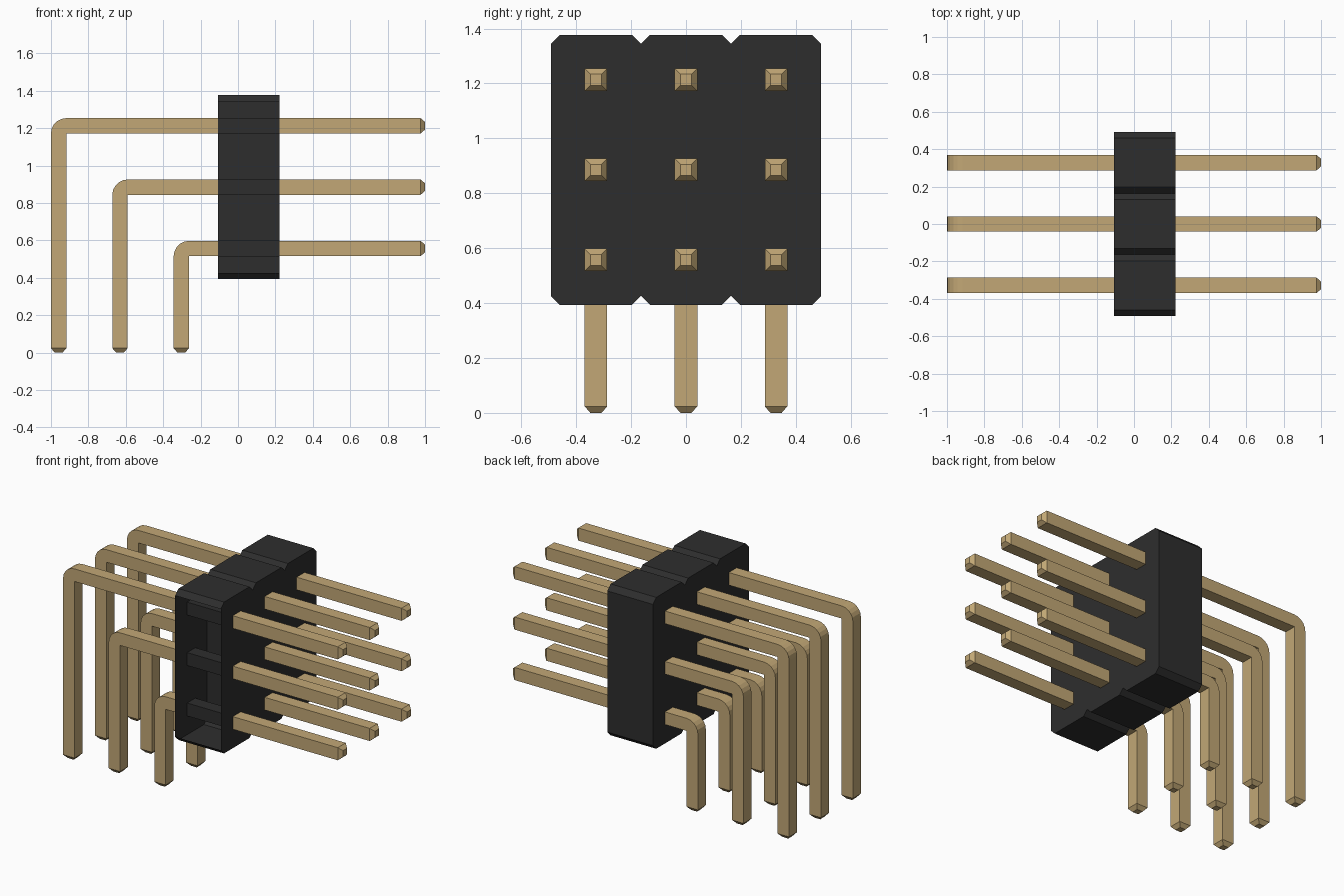
import bpy, bmesh, math

if "Cube" in bpy.data.objects:
    bpy.data.objects.remove(bpy.data.objects["Cube"], do_unlink=True)


def material(name, rgb):
    m = bpy.data.materials.new(name)
    m.use_nodes = True
    m.diffuse_color = (*rgb, 1)
    m.node_tree.nodes["Principled BSDF"].inputs["Base Color"].default_value = (*rgb, 1)
    return m


BLACK = material("black plastic", (0.027, 0.027, 0.027))
GOLD = material("gold metal", (0.54, 0.39, 0.18))

PITCH = 0.328            # spacing between pins
HALF = 0.041             # half thickness of a pin
TIP = 0.024              # length of the tapered tip
ZMID = 0.885             # height of the middle row
X0, X1 = -0.107, 0.221   # housing depth
CUT = 0.033              # housing corner chamfer


def finish(bm, name, mat, recalc=True):
    bmesh.ops.remove_doubles(bm, verts=bm.verts, dist=1e-5)
    if recalc:
        bmesh.ops.recalc_face_normals(bm, faces=bm.faces)
    mesh = bpy.data.meshes.new(name)
    bm.to_mesh(mesh)
    bm.free()
    mesh.materials.append(mat)
    obj = bpy.data.objects.new(name, mesh)
    bpy.context.collection.objects.link(obj)
    return obj


def make_pin(name, y, z, x_leg):
    """Square pin swept from the straight tip, round the bend, to the foot."""
    h, t = HALF, HALF * 0.5
    xi, zi = x_leg + h, z - h            # inner corner of the bend
    # stations: (inner x, inner z, outer x, outer z, half width)
    st = [(1, z - t, 1, z + t, t), (1 - TIP, z - h, 1 - TIP, z + h, h)]
    for i in range(6):
        a = math.pi / 2 * (1 + i / 5)
        st.append((xi, zi, xi + 2 * h * math.cos(a), zi + 2 * h * math.sin(a), h))
    st += [(xi, TIP, x_leg - h, TIP, h), (x_leg + t, 0, x_leg - t, 0, t)]
    bm = bmesh.new()
    rings = [[bm.verts.new(p) for p in ((ix, y - w, iz), (ix, y + w, iz),
                                        (ox, y + w, oz), (ox, y - w, oz))]
             for ix, iz, ox, oz, w in st]
    for a, b in zip(rings, rings[1:]):
        for k in range(4):
            n = (k + 1) % 4
            bm.faces.new((a[k], a[n], b[n], b[k]))
    bm.faces.new(rings[0])
    bm.faces.new(rings[-1])
    # the inner corner collapses to one line, so drop its empty faces
    bmesh.ops.dissolve_degenerate(bm, dist=1e-5, edges=bm.edges)
    finish(bm, name, GOLD)


def make_housing_cell(name, yc):
    """One chamfered cell, closed on its +y side and open on -y."""
    w, hz = PITCH / 2, PITCH * 1.5
    prof = [(-w, -hz + CUT), (-w + CUT, -hz), (w - CUT, -hz), (w, -hz + CUT),
            (w, hz - CUT), (w - CUT, hz), (-w + CUT, hz), (-w, hz - CUT)]
    bm = bmesh.new()
    back, front = [[bm.verts.new((x, yc + y, ZMID + z)) for y, z in prof] for x in (X0, X1)]
    bm.faces.new(front)
    bm.faces.new(back[::-1])
    for k in range(7):                   # the last edge is the open side
        bm.faces.new((back[k], back[k + 1], front[k + 1], front[k]))
    # square sleeves the pins run through
    s = HALF + 0.001
    for row in (-1, 0, 1):
        zc = ZMID + row * PITCH
        a, b = [[bm.verts.new((x, yc + y, zc + z))
                 for y, z in ((-s, -s), (s, -s), (s, s), (-s, s))] for x in (X0, X1)]
        for k in range(4):
            n = (k + 1) % 4
            bm.faces.new((a[k], a[n], b[n], b[k]))
    finish(bm, name, BLACK, recalc=False)


# Housing cells and the three-by-three grid of bent pins
for col in (-1, 0, 1):
    make_housing_cell(f"housing_cell_{col + 2}", col * PITCH)
    for row in (-1, 0, 1):
        make_pin(f"pin_row{row + 2}_column{col + 2}", col * PITCH,
                 ZMID + row * PITCH, -0.631 - row * PITCH)
